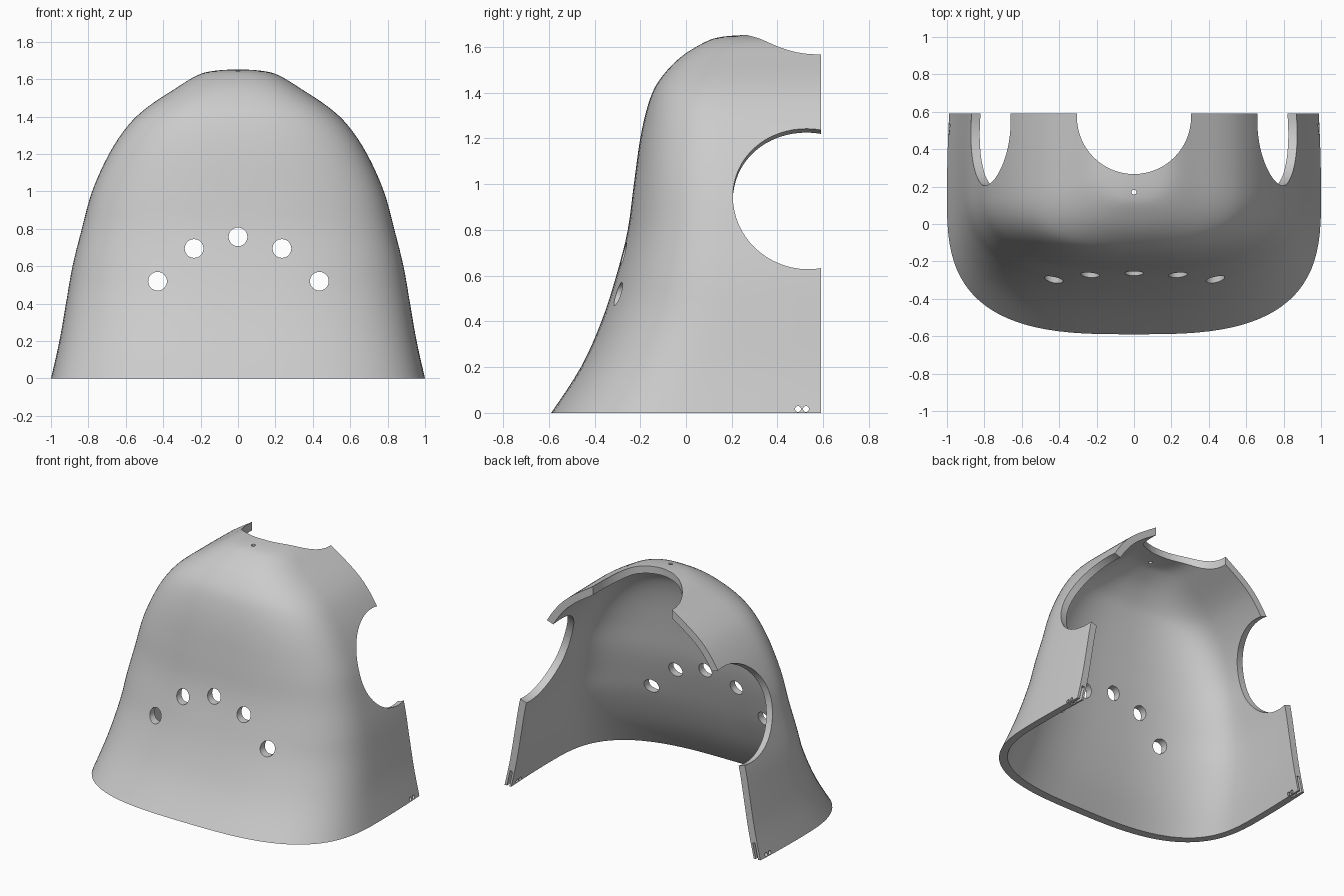
import bpy, bmesh, math
from mathutils import Vector, Matrix

cube = bpy.data.objects.get("Cube")
if cube:
    bpy.data.objects.remove(cube, do_unlink=True)

grey = bpy.data.materials.new("plain grey")
grey.use_nodes = True
colour = (0.6, 0.6, 0.6, 1)
grey.diffuse_color = colour
grey.node_tree.nodes["Principled BSDF"].inputs["Base Color"].default_value = colour

BACK, THICK = 0.59, 0.05
# height, half width, front depth, where the front curve meets the straight side
SECTIONS = [Vector(s) for s in (
    (-.1, 1.025, -.67, .15), (0, 1, -.59, .15), (.2, .955, -.46, .17),
    (.4, .92, -.37, .2), (.6, .885, -.305, .2), (.8, .835, -.255, .2),
    (1, .78, -.228, .2), (1.2, .69, -.2, .2), (1.35, .59, -.165, .2),
    (1.45, .485, -.12, .22), (1.55, .335, -.03, .25), (1.62, .22, .08, .3),
    (1.645, .13, .16, .36), (1.655, 0, .3, .42))]


def spline(points, steps):
    """Smooth curve through the points."""
    pts = [2 * points[0] - points[1]] + points + [2 * points[-1] - points[-2]]
    out = []
    for a, b, c, d in zip(pts, pts[1:], pts[2:], pts[3:]):
        for k in range(steps):
            t = k / steps
            out.append((2 * b + (c - a) * t + (2 * a - 5 * b + 4 * c - d) * t * t
                        + (3 * b - a - 3 * c + d) * t ** 3) / 2)
    return out + [points[-1]]


def u_section(s, arc=24, straight=6):
    """U-shaped outline: rounded front with straight sides running back."""
    z, w, front, yc = s
    n = 2.6 + 0.4 * max(0, 1 - z / 0.5)
    half = []
    for k in range(arc + 1):
        a = math.pi / 2 * k / arc
        half.append((w * math.sin(a) ** (2 / n),
                     yc - (yc - front) * max(0, math.cos(a)) ** (2 / n)))
    for k in range(1, straight + 1):
        t = k / straight
        half.append((w * (1 - 0.02 * t * t), yc + (0.72 - yc) * t))
    return [(-x, y, z) for x, y in reversed(half[1:])] + [(x, y, z) for x, y in half]


def new_object(name, bm):
    mesh = bpy.data.meshes.new(name)
    bm.to_mesh(mesh)
    bm.free()
    ob = bpy.data.objects.new(name, mesh)
    bpy.context.collection.objects.link(ob)
    return ob


def box(name, size, matrix):
    bm = bmesh.new()
    bmesh.ops.create_cube(bm, size=1, matrix=matrix @ Matrix.Diagonal((*size, 1)))
    return new_object(name, bm)


def cylinder(name, centre, axis, radius, depth, sides=48):
    turn = Vector(axis).to_track_quat('Z', 'Y').to_matrix().to_4x4()
    bm = bmesh.new()
    bmesh.ops.create_cone(bm, cap_ends=True, segments=sides, radius1=radius,
                          radius2=radius, depth=depth,
                          matrix=Matrix.Translation(centre) @ turn)
    return new_object(name, bm)


# Curved shell, lofted from the sections
bm = bmesh.new()
rows = [[bm.verts.new(p) for p in u_section(s)] for s in spline(SECTIONS, 4)]
for low, high in zip(rows, rows[1:]):
    for i in range(len(low) - 1):
        bm.faces.new((low[i], low[i + 1], high[i + 1], high[i]))
bmesh.ops.remove_doubles(bm, verts=bm.verts[:], dist=0.0005)
shell = new_object("chest_shell", bm)
shell.data.materials.append(grey)
bpy.context.view_layer.objects.active = shell
shell.select_set(True)
wall = shell.modifiers.new("wall", 'SOLIDIFY')
wall.thickness, wall.offset = THICK, -1
bpy.ops.object.modifier_apply(modifier=wall.name)


def carve(cutter, operation='DIFFERENCE'):
    cutter.hide_render = True
    mod = shell.modifiers.new("carve", 'BOOLEAN')
    mod.operation, mod.solver, mod.object = operation, 'EXACT', cutter
    bpy.ops.object.modifier_apply(modifier=mod.name)
    bpy.data.objects.remove(cutter, do_unlink=True)


# Flat bottom and back edges
carve(box("trim", (3, 2, 3), Matrix.Translation((0, BACK - 1, 1.5))), 'INTERSECT')

# Neck opening and the small hole in front of it
carve(cylinder("neck_cut", (0, .572, 1.5), (0, 0, 1), .305, 1, 64))
carve(cylinder("top_hole_cut", (0, .17, 1.6), (0, 0, 1), .013, .4, 16))

# Arc of front holes
for x, z in ((-.43, .52), (-.235, .695), (0, .757), (.235, .695), (.435, .52)):
    carve(cylinder("front_hole_cut", (x, -.3, z), (0, 1, 0), .05, .5, 32))

for side in (-1, 1):
    # Arm opening, tilted to follow the side wall
    carve(cylinder("arm_cut", (side * .77, .53, .937), (side * .94, 0, .33), .325, .7, 64))
    # Strap slot in the lower back corner, crossed by two pin holes
    tilt = Matrix.Rotation(-side * .22, 4, 'Y')
    carve(box("slot_cut", (.018, .2, .16),
              Matrix.Translation((side * .954, BACK, .03)) @ tilt))
    for y in (.49, .525):
        carve(cylinder("pin_cut", (side * .96, y, .017), (1, 0, 0), .013, .3, 16))

bpy.ops.object.shade_smooth_by_angle(angle=math.radians(30))
